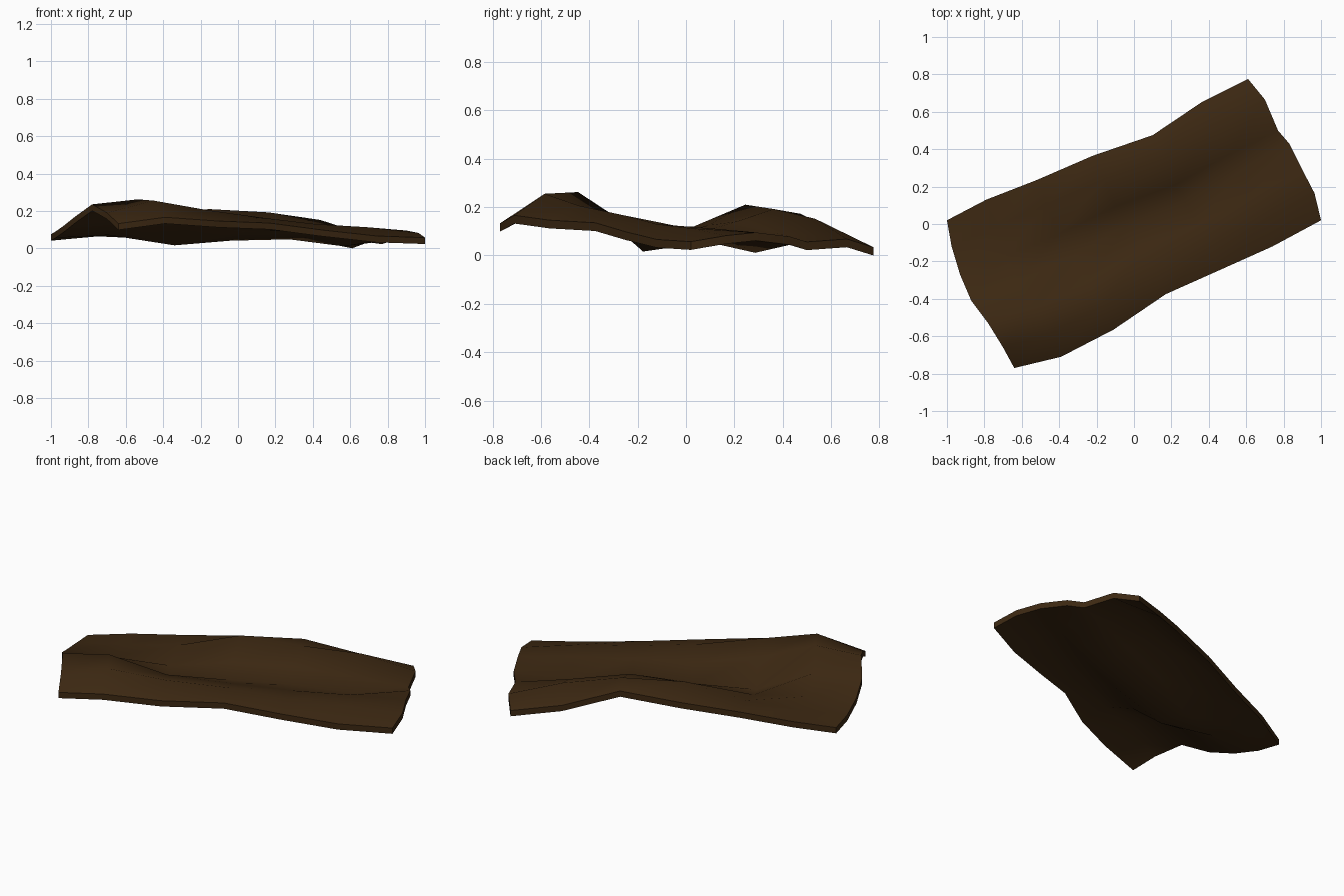
import bpy, bmesh, math
from mathutils import Vector

if "Cube" in bpy.data.objects:
    bpy.data.objects.remove(bpy.data.objects["Cube"])

THICK = 0.034
N = 6  # quads per side

# Plan outline: four rims, each 7 points
front = [(-.64, -.77), (-.39, -.71), (-.11, -.565), (.17, -.375), (.45, -.25), (.74, -.12), (1, .02)]
back = [(-1, .02), (-.79, .13), (-.52, .235), (-.22, .365), (.10, .475), (.36, .65), (.61, .775)]
left = [(-.64, -.77), (-.70, -.66), (-.78, -.53), (-.87, -.41), (-.93, -.27), (-.975, -.12), (-1, .02)]
right = [(1, .02), (.965, .165), (.90, .29), (.83, .43), (.77, .50), (.70, .665), (.61, .775)]

# Top-surface heights of each cross-section, front rim to back rim
folds = [
    (.132, .190, .235, .170, .122, .090, .075),
    (.166, .255, .262, .175, .105, .098, .097),
    (.146, .205, .165, .050, .082, .125, .121),
    (.135, .165, .125, .075, .125, .210, .147),
    (.098, .130, .115, .082, .140, .192, .172),
    (.066, .112, .108, .045, .095, .152, .084),
    (.057, .082, .095, .078, .056, .068, .034),
]


def plan_point(i, j):
    """Blend the four rims into the interior."""
    u, v = i / N, j / N
    f, b, l, r = (Vector(p) for p in (front[i], back[i], left[j], right[j]))
    corners = ((1 - u) * (1 - v) * Vector(front[0]) + u * (1 - v) * Vector(front[N])
               + (1 - u) * v * Vector(back[0]) + u * v * Vector(back[N]))
    return (1 - v) * f + v * b + (1 - u) * l + u * r - corners


bm = bmesh.new()


def sheet(drop, flip):
    """One folded surface, lowered by drop."""
    g = [[bm.verts.new((*plan_point(i, j), folds[i][j] - drop)) for j in range(N + 1)]
         for i in range(N + 1)]
    for i in range(N):
        for j in range(N):
            q = [g[i][j], g[i + 1][j], g[i + 1][j + 1], g[i][j + 1]]
            bm.faces.new(q[::-1] if flip else q)
    return ([g[i][0] for i in range(N)] + [g[N][j] for j in range(N)]
            + [g[i][N] for i in range(N, 0, -1)] + [g[0][j] for j in range(N, 0, -1)])


# Upper and lower surfaces, joined by a thin rim
top_rim = sheet(0, False)
low_rim = sheet(THICK, True)
for k in range(len(top_rim)):
    n = (k + 1) % len(top_rim)
    bm.faces.new((top_rim[k], low_rim[k], low_rim[n], top_rim[n]))
bmesh.ops.recalc_face_normals(bm, faces=bm.faces)

mesh = bpy.data.meshes.new("folded_sheet")
bm.to_mesh(mesh)
bm.free()
obj = bpy.data.objects.new("folded_sheet", mesh)
bpy.context.collection.objects.link(obj)

# Single dark brown colour
mat = bpy.data.materials.new("dark_brown")
mat.diffuse_color = (.045, .021, .006, 1)
mat.use_nodes = True
mat.node_tree.nodes["Principled BSDF"].inputs["Base Color"].default_value = mat.diffuse_color
mesh.materials.append(mat)

# Soft folds, crisp rim
bpy.context.view_layer.objects.active = obj
obj.select_set(True)
bpy.ops.object.shade_smooth_by_angle(angle=math.radians(50))
